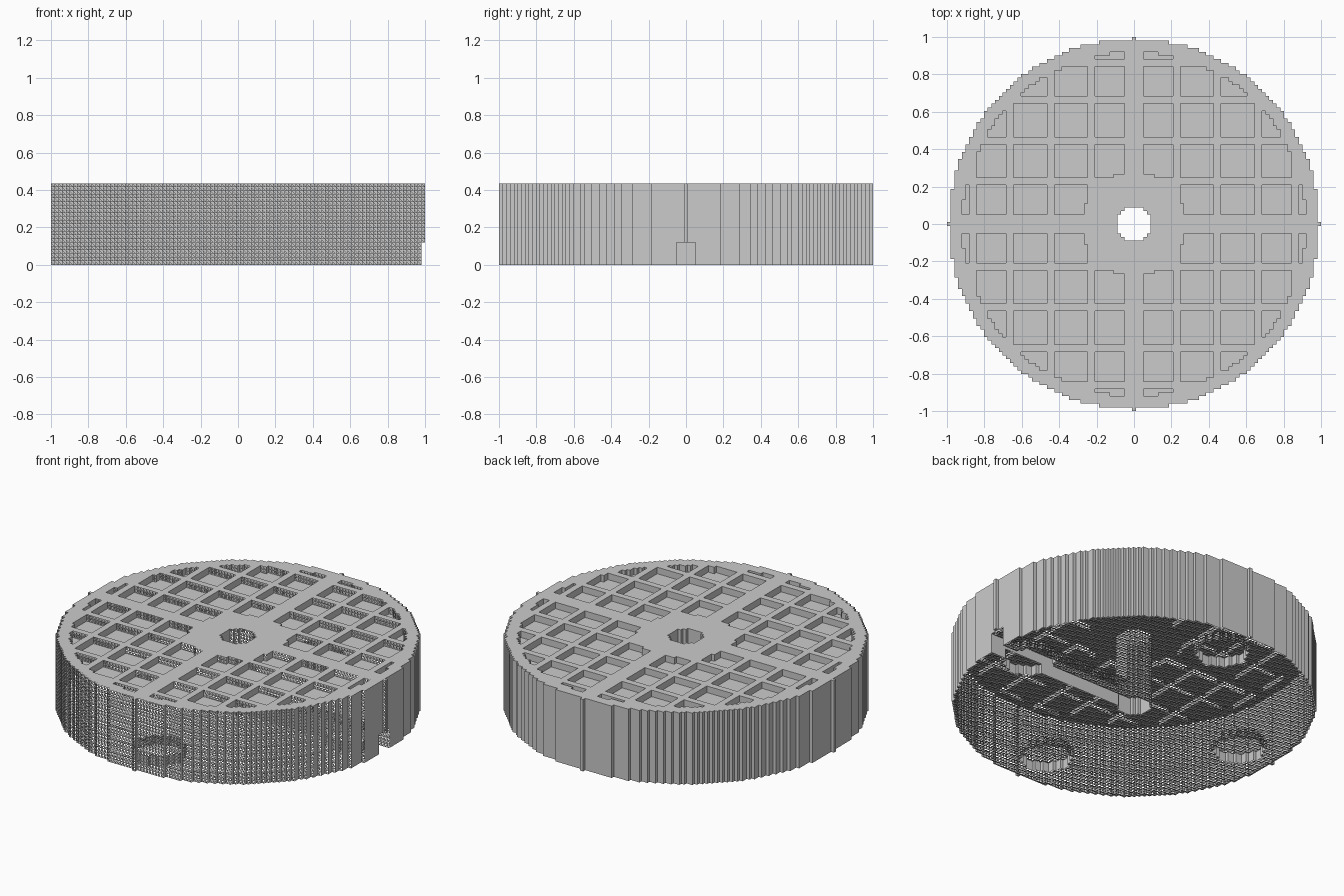
import bpy
import bmesh

cube = bpy.data.objects.get("Cube")
if cube:
    bpy.data.objects.remove(cube, do_unlink=True)

R = 50                  # disc radius in cells
LAYERS = 22             # disc height in cells
CELL = 2 / (2 * R + 1)
POCKET_DEPTH = 2
MAGNET_DEPTH = 3
GROOVE_HEIGHT = 6
RIBS = (0, 1, 2, 11, 12, 22, 23, 33, 34, 43, 44)


def inside(x, y, r2, cx=0, cy=0):
    return (x - cx) ** 2 + (y - cy) ** 2 <= r2


def column(x, y):
    """Bottom and top layer of the material standing on cell x, y."""
    if not inside(x, y, R * R) or inside(x, y, 20):     # rim and centre hole
        return None
    low, high = 0, LAYERS
    # Square pockets between the ribs, clipped by the hub and the rim
    if (abs(x) not in RIBS and abs(y) not in RIBS
            and inside(x, y, 2155) and not inside(x, y, 200)):
        high -= POCKET_DEPTH
    # Four round recesses underneath
    if any(inside(x, y, 50, cx, cy) for cx, cy in ((38, 0), (-38, 0), (0, 38), (0, -38))):
        low = MAGNET_DEPTH
    # Cable groove from the centre to the side
    if x > 0 and abs(y) <= 2:
        low = GROOVE_HEIGHT
    return low, high


span = range(-R, R + 1)
columns = {(x, y): column(x, y) for x in span for y in span}
bm = bmesh.new()
points = {}


def vert(x, y, z):
    key = (x, y, z)
    if key not in points:
        points[key] = bm.verts.new(((x - 0.5) * CELL, (y - 0.5) * CELL, z * CELL))
    return points[key]


def face(*corners):
    bm.faces.new([vert(*c) for c in corners])


def filled(x, y, z):
    c = columns.get((x, y))
    return bool(c) and c[0] <= z < c[1]


for (x, y), c in columns.items():
    if not c:
        continue
    low, high = c
    X, Y = x + 1, y + 1
    # Closed top, open triangular mesh underneath
    face((x, y, high), (X, y, high), (X, Y, high), (x, Y, high))
    face((x, y, low), (x, Y, low), (X, y, low))
    for z in range(low, high):
        Z = z + 1
        if not filled(x - 1, y, z):
            face((x, y, z), (x, y, Z), (x, Y, Z), (x, Y, z))
        if not filled(X, y, z):
            face((X, y, z), (X, Y, z), (X, Y, Z), (X, y, Z))
        if not filled(x, Y, z):
            face((x, Y, z), (x, Y, Z), (X, Y, Z), (X, Y, z))
        # Forward walls are an open triangular mesh too
        if not filled(x, y - 1, z):
            face((x, y, z), (X, y, z), (x, y, Z))

mesh = bpy.data.meshes.new("grid_disc")
bm.to_mesh(mesh)
bm.free()
disc = bpy.data.objects.new("grid_disc", mesh)
bpy.context.collection.objects.link(disc)

# Plain grey
grey = bpy.data.materials.new("plain_grey")
grey.use_nodes = True
colour = (0.6, 0.6, 0.6, 1)
grey.diffuse_color = colour
grey.node_tree.nodes["Principled BSDF"].inputs["Base Color"].default_value = colour
mesh.materials.append(grey)
